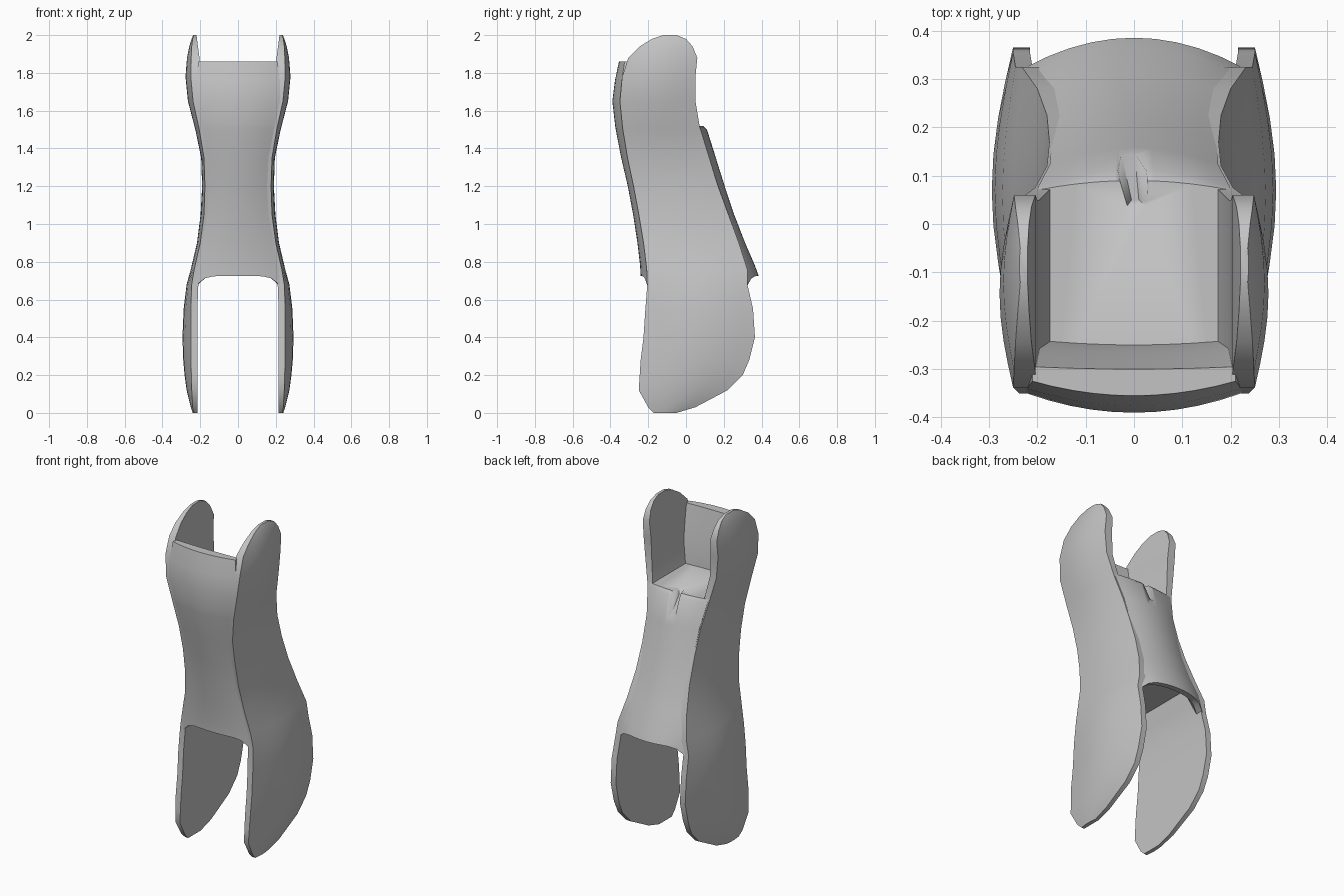
import bpy, bmesh, math
from mathutils import Vector

cube = bpy.data.objects.get("Cube")
if cube:
    bpy.data.objects.remove(cube, do_unlink=True)

grey = bpy.data.materials.new("light_grey")
grey.use_nodes = True
grey.diffuse_color = (0.55, 0.55, 0.55, 1)
grey.node_tree.nodes["Principled BSDF"].inputs["Base Color"].default_value = (0.55, 0.55, 0.55, 1)


def loft(name, rings, angle=38):
    """Skin closed rings of points, cap both ends and shade smooth by angle."""
    bm = bmesh.new()
    rows = [[bm.verts.new(p) for p in ring] for ring in rings]
    n = len(rows[0])
    for a, b in zip(rows, rows[1:]):
        for i in range(n):
            j = (i + 1) % n
            bm.faces.new((a[i], a[j], b[j], b[i]))
    bm.faces.new(rows[0])
    bm.faces.new(rows[-1])
    bmesh.ops.recalc_face_normals(bm, faces=bm.faces)
    mesh = bpy.data.meshes.new(name)
    bm.to_mesh(mesh)
    bm.free()
    mesh.materials.append(grey)
    obj = bpy.data.objects.new(name, mesh)
    bpy.context.collection.objects.link(obj)
    bpy.ops.object.select_all(action='DESELECT')
    obj.select_set(True)
    bpy.context.view_layer.objects.active = obj
    bpy.ops.object.shade_smooth_by_angle(angle=math.radians(angle))
    return obj


# Side plates: z, front y, back y, outer edge x, outer middle x, inner x
PLATE = [
    (0.00, -.17, -.05, .235, .24, .215),
    (0.03, -.20, .05, .24, .25, .215),
    (0.12, -.25, .22, .245, .272, .215),
    (0.20, -.245, .30, .247, .283, .215),
    (0.28, -.24, .335, .25, .29, .215),
    (0.40, -.225, .365, .25, .294, .215),
    (0.55, -.215, .355, .25, .288, .215),
    (0.68, -.205, .325, .245, .272, .21),
    (0.76, -.208, .325, .232, .25, .19),
    (0.90, -.225, .28, .20, .217, .15),
    (1.05, -.25, .225, .18, .198, .12),
    (1.20, -.278, .17, .175, .19, .12),
    (1.35, -.31, .12, .18, .195, .13),
    (1.50, -.335, .075, .205, .226, .17),
    (1.65, -.35, .05, .238, .265, .195),
    (1.78, -.338, .05, .25, .278, .20),
    (1.88, -.305, .06, .248, .27, .204),
    (1.94, -.245, .035, .245, .258, .212),
    (1.98, -.18, .00, .24, .246, .217),
    (2.00, -.12, -.05, .235, .237, .22),
]


def plate_ring(row, side, steps=8):
    z, front, back, edge, mid, inner = row
    ring = []
    for i in range(steps + 1):
        t = i / steps
        x = edge + (mid - edge) * math.sin(math.pi * t)
        ring.append((side * x, front + (back - front) * t, z))
    ring.append((side * inner, back, z))
    ring.append((side * inner, front, z))
    return ring


for label, side in (("left", 1), ("right", -1)):
    loft(label + "_side_plate", [plate_ring(r, side) for r in PLATE])


def web_ring(row, sag=0, steps=10):
    """Section bowed outwards at front and back: z, front y, back y, half width, bows."""
    z, front, back, half, bow_f, bow_b = row
    us = [2 * i / steps - 1 for i in range(steps + 1)]
    f = [(u * half, front + bow_f * u * u, z - sag * u ** 6) for u in us]
    b = [(u * half, back - bow_b * u * u, z - sag * u ** 6) for u in reversed(us)]
    return f + b


# Central body with a recessed arch underneath
BODY = [
    (0.84, -.20, .27, .18, .02, .04),
    (0.73, -.215, .345, .212, .03, .06),
    (0.725, -.24, .385, .222, .035, .06),
    (0.78, -.243, .365, .215, .034, .055),
    (0.90, -.257, .313, .193, .033, .045),
    (1.05, -.28, .255, .174, .034, .038),
    (1.20, -.308, .205, .17, .036, .036),
    (1.35, -.343, .158, .174, .038, .035),
    (1.50, -.372, .112, .198, .04, .035),
    (1.52, -.375, .09, .20, .04, .02),
]
body = loft("central_body", [web_ring(r, .05 if 0 < i < 3 else 0) for i, r in enumerate(BODY)])

# V groove through the rear lip
groove = loft("groove_cutter", [
    [(-.05, .13, 1.54), (.035, .13, 1.54), (.0, .16, 1.38), (-.03, .16, 1.38)],
    [(-.02, .03, 1.54), (.03, .03, 1.54), (.01, .05, 1.49), (-.005, .05, 1.49)],
][::-1])
groove.hide_render = True
cut = body.modifiers.new("groove", 'BOOLEAN')
cut.operation = 'DIFFERENCE'
cut.solver = 'EXACT'
cut.object = groove
bpy.ops.object.select_all(action='DESELECT')
body.select_set(True)
bpy.context.view_layer.objects.active = body
bpy.ops.object.modifier_apply(modifier=cut.name)
bpy.data.objects.remove(groove, do_unlink=True)

# Raised front wall above the body
WALL = [
    (1.50, -.372, -.25, .198, .04, -.01),
    (1.52, -.375, -.25, .20, .04, -.01),
    (1.65, -.39, -.265, .222, .04, -.01),
    (1.76, -.376, -.283, .222, .036, -.01),
    (1.86, -.355, -.30, .21, .03, -.005),
]
loft("front_wall", [web_ring(r) for r in WALL])
